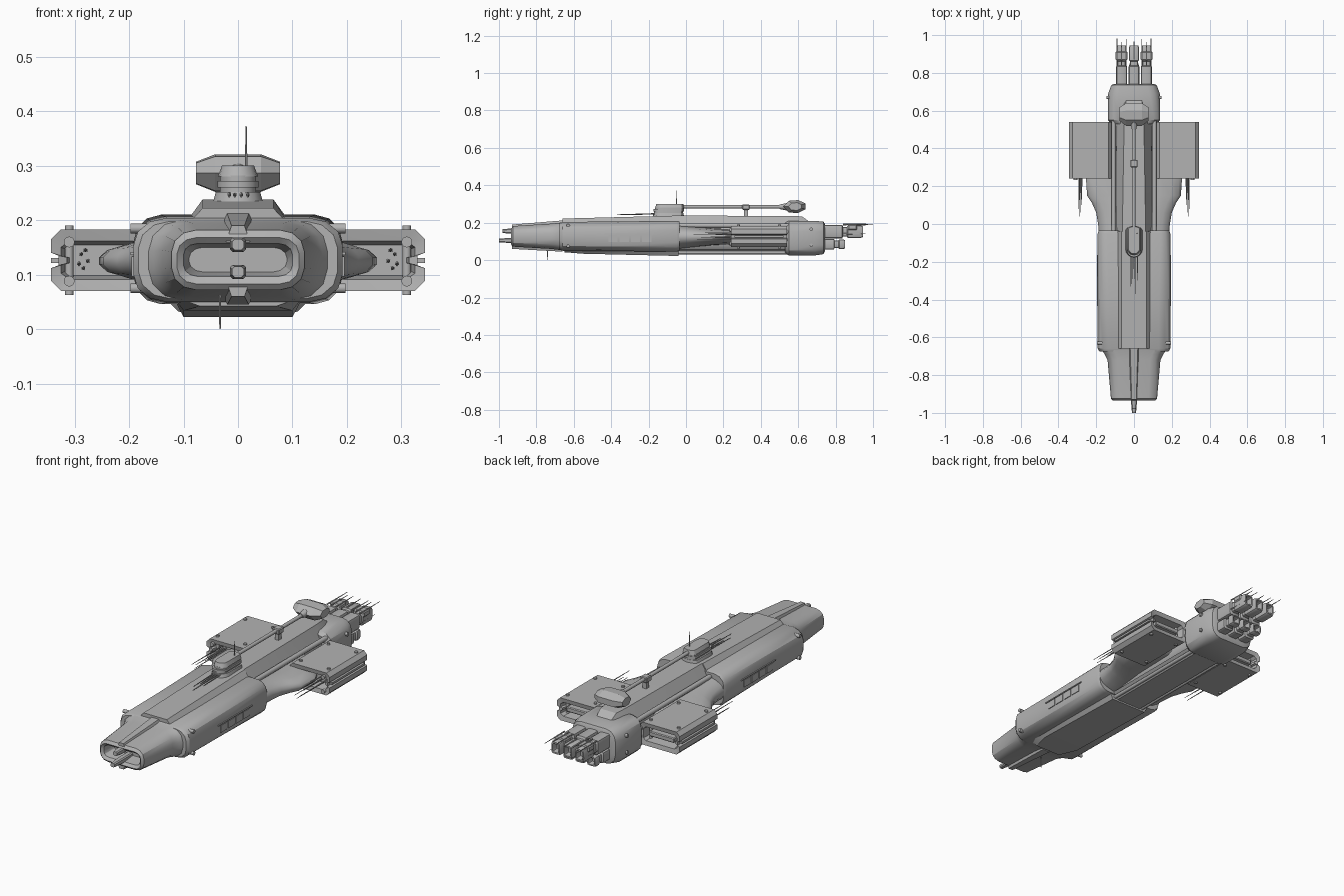
import bpy, bmesh, math
from mathutils import Vector, Matrix

grey = bpy.data.materials.new("hull_grey")
grey.diffuse_color = (0.45, 0.45, 0.45, 1)


def finish(bm, name, angle=30):
    bmesh.ops.recalc_face_normals(bm, faces=bm.faces)
    me = bpy.data.meshes.new(name)
    bm.to_mesh(me)
    bm.free()
    me.materials.append(grey)
    ob = bpy.data.objects.new(name, me)
    bpy.context.collection.objects.link(ob)
    bpy.ops.object.select_all(action='DESELECT')
    ob.select_set(True)
    bpy.context.view_layer.objects.active = ob
    bpy.ops.object.shade_smooth_by_angle(angle=math.radians(angle))
    return ob


def rounded(w, z0, z1, cx, cz, n=3, x=0):
    """Rounded rectangle section: half width, bottom, top, corner width, corner height."""
    pts = []
    for sx, sz, start in ((1, 1, 0), (-1, 1, 90), (-1, -1, 180), (1, -1, 270)):
        for i in range(n + 1):
            a = math.radians(start + 90 * i / n)
            zc = z1 - cz if sz > 0 else z0 + cz
            pts.append((x + sx * (w - cx) + cx * math.cos(a), zc + cz * math.sin(a)))
    return pts


def loft(name, stations, angle=30):
    """Skin a list of (y, section) stations and cap both ends."""
    bm = bmesh.new()
    rings = [[bm.verts.new((x, y, z)) for x, z in sec] for y, sec in stations]
    n = len(rings[0])
    for a, b in zip(rings, rings[1:]):
        for i in range(n):
            j = (i + 1) % n
            bm.faces.new((a[i], a[j], b[j], b[i]))
    bm.faces.new(rings[0])
    bm.faces.new(rings[-1])
    return finish(bm, name, angle)


def trap(wb, wt, z0, z1, x=0):
    return [(x + wb, z0), (x + wt, z1), (x - wt, z1), (x - wb, z0)]


def box(name, x, y, z, sx, sy, sz, bev=0):
    bm = bmesh.new()
    bmesh.ops.create_cube(bm, size=1, matrix=Matrix.Translation((x, y, z)) @ Matrix.Diagonal((sx, sy, sz, 1)))
    if bev:
        bmesh.ops.bevel(bm, geom=bm.edges[:], offset=bev, segments=1, affect='EDGES')
    return finish(bm, name)


def rod(name, a, b, r, r2=None, n=10):
    a, b = Vector(a), Vector(b)
    bm = bmesh.new()
    m = Matrix.Translation((a + b) / 2) @ (b - a).to_track_quat('Z', 'Y').to_matrix().to_4x4()
    bmesh.ops.create_cone(bm, cap_ends=True, segments=n, radius1=r,
                          radius2=r if r2 is None else r2, depth=(b - a).length, matrix=m)
    return finish(bm, name, 40)


# Nose with recessed mouth
loft("nose", [
    (-0.86, rounded(0.09, 0.105, 0.15, 0.025, 0.02)),
    (-0.925, rounded(0.10, 0.097, 0.157, 0.025, 0.02)),
    (-0.935, rounded(0.112, 0.083, 0.168, 0.035, 0.03)),
    (-0.925, rounded(0.122, 0.072, 0.182, 0.045, 0.04)),
    (-0.72, rounded(0.14, 0.06, 0.195, 0.055, 0.05)),
    (-0.69, rounded(0.155, 0.056, 0.198, 0.06, 0.055)),
    (-0.65, rounded(0.18, 0.05, 0.203, 0.06, 0.06))])
loft("nose_top_rib", [(-0.93, trap(0.022, 0.012, 0.16, 0.19)), (-0.66, trap(0.035, 0.02, 0.18, 0.212))])
loft("nose_bottom_rib", [(-0.93, trap(0.012, 0.022, 0.06, 0.09)), (-0.66, trap(0.02, 0.035, 0.045, 0.08))])
for z, y in ((0.155, -0.98), (0.105, -1.0)):
    loft("nose_prong", [(y, rounded(0.011, z - 0.010, z + 0.010, 0.005, 0.005, 1)),
                        (-0.95, rounded(0.015, z - 0.013, z + 0.013, 0.005, 0.005, 1)),
                        (-0.86, rounded(0.015, z - 0.013, z + 0.013, 0.005, 0.005, 1))])
rod("chin_antenna", (-0.033, -0.74, 0.0), (-0.033, -0.74, 0.08), 0.0015, 0.003, 6)

# Forward hull, its top ridge and keel
loft("forward_hull", [
    (-0.675, rounded(0.183, 0.056, 0.198, 0.058, 0.05)),
    (-0.66, rounded(0.192, 0.050, 0.204, 0.06, 0.05)),
    (-0.40, rounded(0.192, 0.048, 0.206, 0.06, 0.05)),
    (-0.05, rounded(0.192, 0.046, 0.210, 0.05, 0.05)),
    (-0.035, rounded(0.186, 0.050, 0.206, 0.05, 0.05))])
loft("hull_ridge", [(-0.66, trap(0.095, 0.065, 0.19, 0.222)), (-0.04, trap(0.10, 0.065, 0.19, 0.238))])
loft("keel", [(-0.65, trap(0.12, 0.07, 0.06, 0.042)), (-0.55, trap(0.12, 0.10, 0.06, 0.034)),
              (-0.04, trap(0.12, 0.10, 0.06, 0.022))])

# Mid spine between hull and drive block
loft("spine", [
    (-0.04, rounded(0.10, 0.045, 0.20, 0.04, 0.05)),
    (0.30, rounded(0.098, 0.045, 0.20, 0.04, 0.05)),
    (0.56, rounded(0.095, 0.045, 0.20, 0.04, 0.05))])
loft("spine_ridge", [(-0.04, trap(0.095, 0.062, 0.18, 0.238)), (0.55, trap(0.085, 0.052, 0.18, 0.236)),
                     (0.62, trap(0.065, 0.045, 0.18, 0.234)), (0.66, trap(0.06, 0.04, 0.18, 0.205))])
loft("spine_keel", [(-0.04, trap(0.10, 0.07, 0.06, 0.03)), (0.55, trap(0.10, 0.07, 0.06, 0.03))])

# Swept wing blending the hull into the side pods
loft("wing", [(y, rounded(w, 0.125 - h, 0.125 + h, w * 0.75, h * 0.85, 4)) for y, w, h in (
    (-0.05, 0.186, 0.068), (0.0, 0.19, 0.062), (0.06, 0.20, 0.055), (0.11, 0.222, 0.05),
    (0.15, 0.248, 0.045), (0.25, 0.255, 0.042), (0.36, 0.20, 0.04), (0.40, 0.11, 0.04))], 40)

# Drive block and engines
loft("drive_block", [
    (0.53, rounded(0.120, 0.035, 0.200, 0.05, 0.05)),
    (0.55, rounded(0.137, 0.025, 0.210, 0.055, 0.055)),
    (0.69, rounded(0.137, 0.025, 0.210, 0.055, 0.055)),
    (0.735, rounded(0.120, 0.032, 0.205, 0.05, 0.05)),
    (0.742, rounded(0.105, 0.045, 0.195, 0.05, 0.05))])


def engine(x, z, h, y1, y2):
    """Square-shouldered engine with a stepped bell and an open nozzle."""
    sec = lambda k: rounded(0.028 * k, z - h * k, z + h * k, 0.01 * k, 0.012 * k, 2, x)
    loft("engine", [(0.72, sec(1.0)), (y1, sec(1.0)), (y1 + 0.005, sec(0.72)), (y1 + 0.025, sec(0.72)),
                    (y1 + 0.03, sec(0.92)), (y2 - 0.01, sec(0.92)), (y2, sec(0.8)),
                    (y2, sec(0.6)), (y2 - 0.03, sec(0.5))])


for x in (-0.066, 0, 0.066):
    engine(x, 0.152, 0.036, 0.835, 0.945)
    engine(x, 0.085, 0.028, 0.79, 0.85)
for s in (-1, 1):
    box("engine_collar", s * 0.066, 0.89, 0.175, 0.062, 0.05, 0.03, 0.006)
    for dx, z, y in ((-0.024, 0.19, 0.98), (0.0, 0.193, 0.97), (0.024, 0.19, 1.0), (0.024, 0.14, 0.96)):
        rod("engine_spike", (s * (0.066 + dx), 0.84, z), (s * (0.066 + dx), y, z), 0.004, 0.0012, 6)
rod("engine_spike", (0, 0.87, 0.188), (0, 0.98, 0.188), 0.004, 0.0012, 6)

# Side pods and everything mirrored
for s in (-1, 1):
    # Section with a slot along the outer side
    outline = [(0.12, 0.165), (0.135, 0.183), (0.325, 0.183), (0.343, 0.165), (0.343, 0.14),
               (0.330, 0.135), (0.330, 0.117), (0.343, 0.112), (0.343, 0.088), (0.325, 0.07),
               (0.135, 0.07), (0.12, 0.088)]
    sec = lambda kx, kz: [(s * (0.231 + (x - 0.231) * kx), 0.1265 + (z - 0.1265) * kz) for x, z in outline]
    loft("side_pod", [(0.30, sec(0.75, 0.5)), (0.245, sec(0.84, 0.62)), (0.24, sec(1, 1)),
                      (0.54, sec(1, 1)), (0.535, sec(0.84, 0.62)), (0.47, sec(0.75, 0.5))])
    box("pod_slot_rail", s * 0.336, 0.39, 0.126, 0.014, 0.26, 0.010)
    box("pod_inner_vent", s * 0.231, 0.50, 0.126, 0.14, 0.05, 0.025, 0.004)
    for y in (0.28, 0.50):
        for x in (0.155, 0.31):
            rod("pod_bolt", (s * x, y, 0.063), (s * x, y, 0.190), 0.008)
    for z in (0.088, 0.160):
        rod("pod_lamp", (s * 0.31, 0.232, z), (s * 0.31, 0.26, z), 0.010, n=12)

    # Forward-pointing needles on the pods
    for x, z, y in ((0.28, 0.145, 0.10), (0.288, 0.138, 0.04), (0.276, 0.125, 0.13),
                    (0.292, 0.12, 0.08), (0.284, 0.112, 0.06)):
        rod("pod_needle", (s * x, 0.30, z), (s * x, y, z), 0.004, 0.0012, 6)

    # Pipes along the recessed spine flanks
    for x, z, r in ((0.108, 0.185, 0.012), (0.120, 0.150, 0.014), (0.118, 0.110, 0.014), (0.085, 0.040, 0.009)):
        rod("spine_pipe", (s * x, -0.05, z), (s * x, 0.56, z), r)

    # Side windows and frames on the hull
    for i in range(4):
        box("side_window", s * 0.193, -0.39 + 0.06 * i, 0.115, 0.005, 0.05, 0.036)
    box("window_sill", s * 0.194, -0.30, 0.139, 0.006, 0.27, 0.005)

    # Hull and drive block studs
    for y, z in ((-0.63, 0.185), (-0.63, 0.075)):
        rod("hull_stud", (s * 0.165, y, z), (s * 0.197, y, z), 0.009)
    for z in (0.08, 0.165):
        rod("drive_stud", (s * 0.12, 0.67, z), (s * 0.145, 0.67, z), 0.009)

# Dorsal turret: rounded plan stacked in tiers
def tier(name, w, y0, y1, z0, z1, top=1.0):
    bm = bmesh.new()
    r, n = w, 8
    rings = []
    for z, k in ((z0, 1.0), (z1, top)):
        ring = []
        for yc, start in ((y0 + r, 180), (y1 - r * 0.5, 0)):
            for i in range(n + 1):
                a = math.radians(start + 180 * i / n)
                ry = r if start else r * 0.5
                ring.append(bm.verts.new((w * k * math.cos(a), yc + ry * k * math.sin(a), z)))
        rings.append(ring)
    a, b = rings
    for i in range(len(a)):
        j = (i + 1) % len(a)
        bm.faces.new((a[i], a[j], b[j], b[i]))
    bm.faces.new(a)
    bm.faces.new(b)
    return finish(bm, name)


tier("turret_base", 0.048, -0.18, -0.01, 0.225, 0.252, 0.85)
tier("turret_neck", 0.033, -0.17, -0.015, 0.25, 0.262)
tier("turret_lower", 0.038, -0.175, -0.01, 0.260, 0.272)
tier("turret_waist", 0.033, -0.165, -0.012, 0.270, 0.282)
tier("turret_cap", 0.037, -0.165, -0.01, 0.280, 0.300, 0.8)
for x, y in ((-0.016, -0.33), (-0.006, -0.29), (0.006, -0.37), (0.018, -0.30)):
    rod("turret_needle", (x, -0.14, 0.248), (x, y, 0.243), 0.004, 0.0015, 6)
rod("mast_antenna", (0.015, -0.05, 0.29), (0.015, -0.05, 0.373), 0.003, 0.0012, 6)

# Boom running back to the sensor head
rod("boom", (0, -0.03, 0.285), (0, 0.56, 0.285), 0.009)
box("boom_clamp", 0, 0.32, 0.283, 0.038, 0.04, 0.028, 0.004)
box("boom_post", 0, 0.32, 0.252, 0.020, 0.022, 0.05)
rod("boom_socket", (0, 0.50, 0.285), (0, 0.55, 0.285), 0.012, 0.022)

# Faceted sensor head, lofted from side to side
bm = bmesh.new()
side = ((0.52, 0.0), (0.55, -0.033), (0.60, -0.035), (0.64, -0.015), (0.64, 0.015), (0.60, 0.034), (0.55, 0.03))
rings = [[bm.verts.new((x, 0.585 + (y - 0.585) * k, 0.287 + z * k)) for y, z in side]
         for x, k in ((-0.077, 0.6), (-0.042, 1), (0.042, 1), (0.077, 0.6))]
for a, b in zip(rings, rings[1:]):
    for i in range(7):
        bm.faces.new((a[i], a[(i + 1) % 7], b[(i + 1) % 7], b[i]))
bm.faces.new(rings[0])
bm.faces.new(rings[-1])
finish(bm, "sensor_head", 15)
